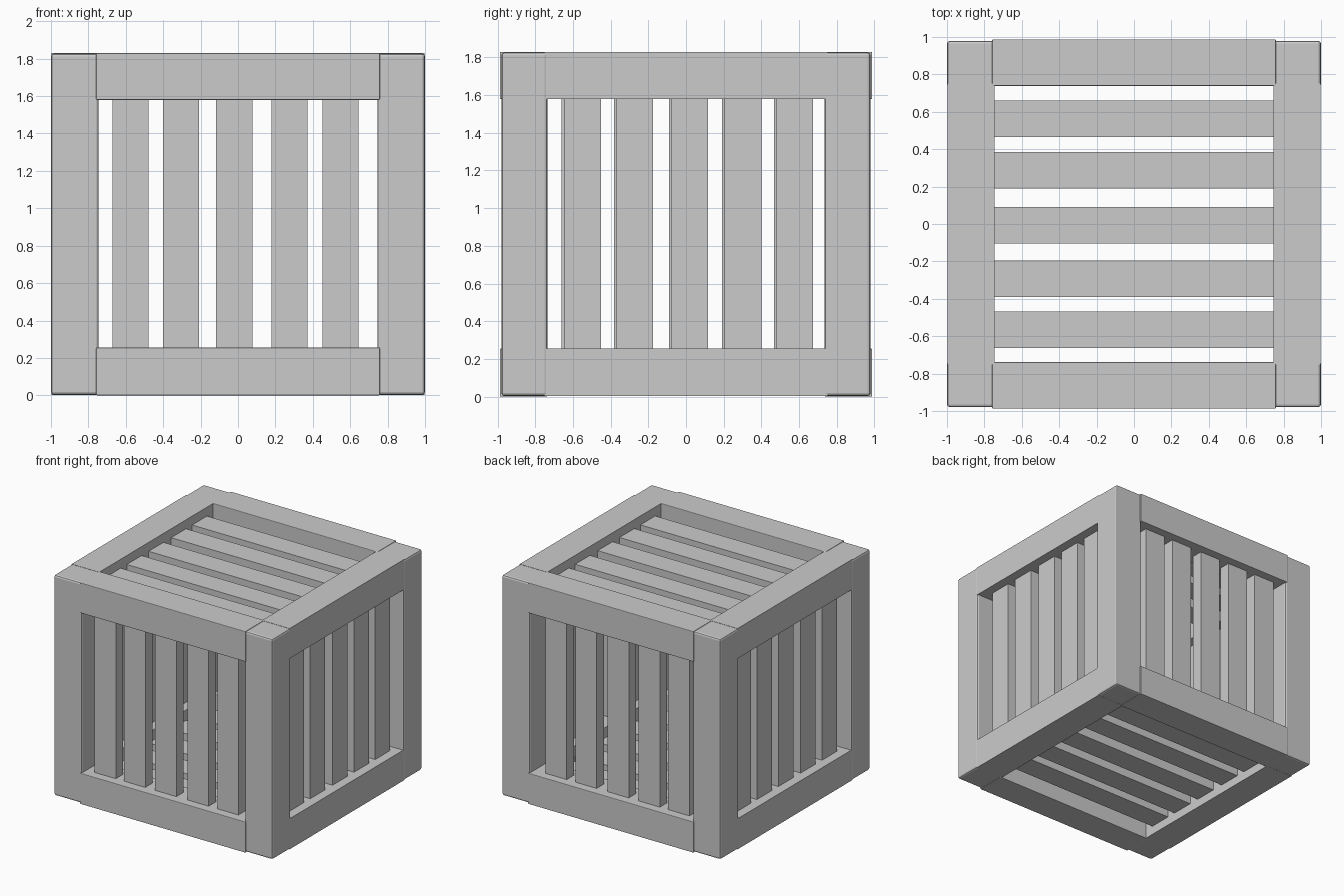
import bpy, bmesh
from mathutils import Vector

if "Cube" in bpy.data.objects:
    bpy.data.objects.remove(bpy.data.objects["Cube"])

H = 1.83


def box(name, lo, hi, bevel=0.008):
    lo, hi = Vector(lo), Vector(hi)
    bm = bmesh.new()
    bmesh.ops.create_cube(bm, size=1)
    mid, size = (lo + hi) / 2, hi - lo
    for v in bm.verts:
        v.co = Vector(c * s + m for c, s, m in zip(v.co, size, mid))
    mesh = bpy.data.meshes.new(name)
    bm.to_mesh(mesh)
    bm.free()
    ob = bpy.data.objects.new(name, mesh)
    bpy.context.collection.objects.link(ob)
    if bevel:
        mod = ob.modifiers.new("soft_edges", "BEVEL")
        mod.width = bevel
        mod.segments = 2
    return ob


def span(sign, inner, outer):
    return sorted((sign * inner, sign * outer))


for sx in (-1, 1):
    # Corner posts, set slightly inside the rails
    x = span(sx, 0.745, 1.0)
    for sy in (-1, 1):
        y = span(sy, 0.735, 0.979)
        box("corner_post", (x[0], y[0], 0.003), (x[1], y[1], H - 0.003), 0.015)
    # Side rails running front to back
    x = span(sx, 0.745, 0.997)
    for z in ((0.002, 0.255), (1.58, H - 0.001)):
        box("side_rail", (x[0], -0.75, z[0]), (x[1], 0.75, z[1]), 0)

# Front and back rails, standing slightly proud of the posts
for sy in (-1, 1):
    y = span(sy, 0.738, 0.987)
    for z in ((0, 0.255), (1.58, H)):
        box("cross_rail", (-0.758, y[0], z[0]), (0.758, y[1], z[1]), 0.004)

# Upright slats in the front and back panels
for cx in (-0.575, -0.305, -0.02, 0.275, 0.548):
    for sy in (-1, 1):
        y = span(sy, 0.82, 0.915)
        box("upright_slat", (cx - 0.097, y[0], 0.2), (cx + 0.097, y[1], 1.63), 0)

# Upright slats in the side panels
for cy in (-0.55, -0.272, 0.02, 0.302, 0.577):
    for sx in (-1, 1):
        x = span(sx, 0.825, 0.92)
        c = cy if sx > 0 else cy - 0.012
        box("side_slat", (x[0], c - 0.098, 0.2), (x[1], c + 0.098, 1.63), 0)

# Horizontal slats in the lid and floor
for cy in (-0.565, -0.292, -0.007, 0.288, 0.562):
    for z in ((0.075, 0.17), (1.66, 1.755)):
        box("flat_slat", (-0.8, cy - 0.097, z[0]), (0.8, cy + 0.097, z[1]), 0)
